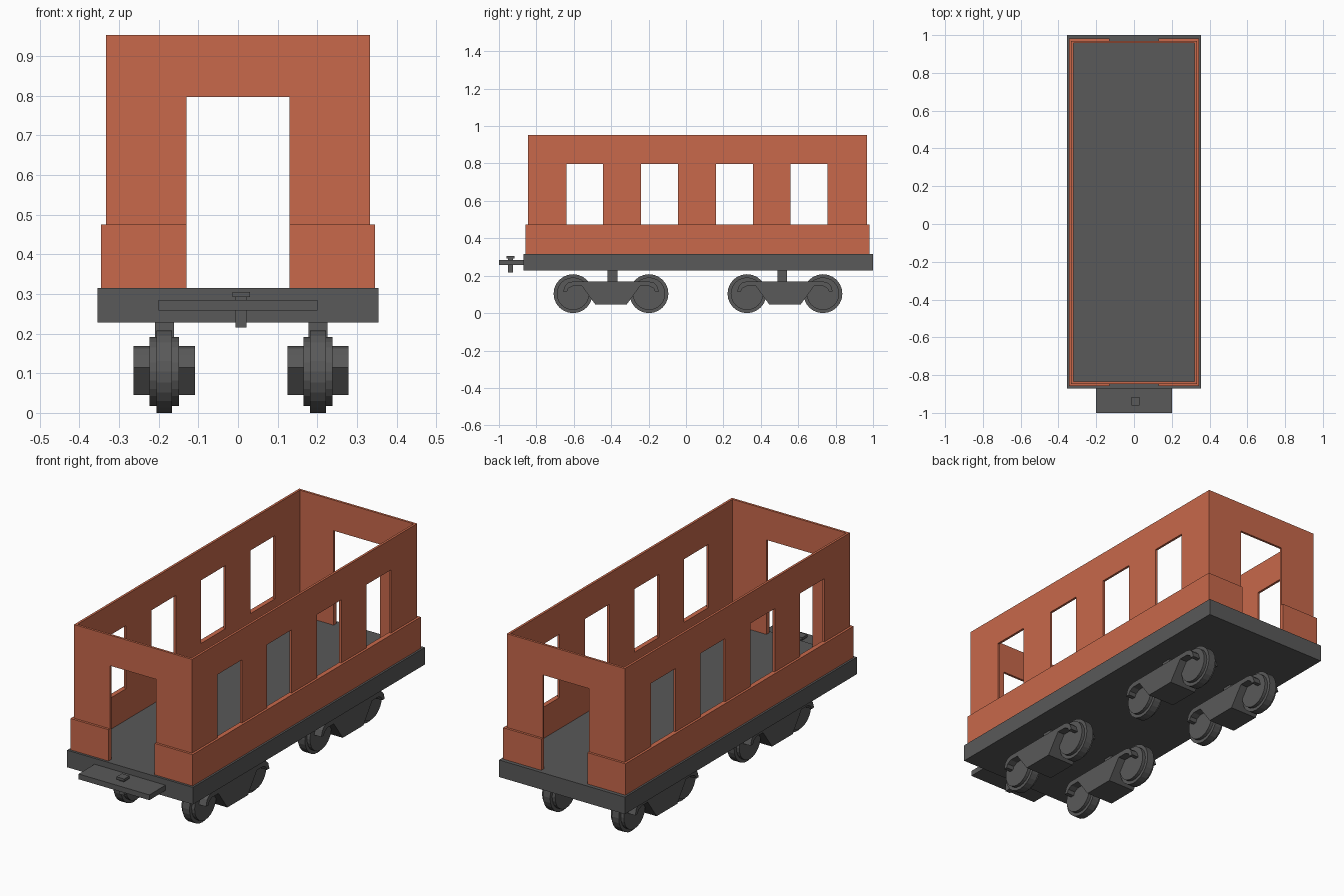
import bpy, bmesh, math

if "Cube" in bpy.data.objects:
    bpy.data.objects.remove(bpy.data.objects["Cube"])


def material(name, rgb):
    m = bpy.data.materials.new(name)
    m.diffuse_color = (*rgb, 1)
    m.use_nodes = True
    m.node_tree.nodes["Principled BSDF"].inputs["Base Color"].default_value = m.diffuse_color
    return m


ORANGE = material("orange_paint", (0.58, 0.14, 0.07))
GREY = material("dark_metal", (0.1, 0.1, 0.1))


def finish(name, bm, mat):
    bmesh.ops.recalc_face_normals(bm, faces=bm.faces)
    me = bpy.data.meshes.new(name)
    bm.to_mesh(me)
    bm.free()
    me.materials.append(mat)
    ob = bpy.data.objects.new(name, me)
    bpy.context.collection.objects.link(ob)
    return ob


def boxes(name, ranges, mat=GREY):
    """One object made of boxes, each given as x0, x1, y0, y1, z0, z1."""
    bm = bmesh.new()
    for x0, x1, y0, y1, z0, z1 in ranges:
        vs = bmesh.ops.create_cube(bm, size=1)["verts"]
        for v in vs:
            v.co = (x1 if v.co.x > 0 else x0, y1 if v.co.y > 0 else y0,
                    z1 if v.co.z > 0 else z0)
    return finish(name, bm, mat)


def loft(name, rings, mat, closed=False):
    """Skin a list of equal-length point rings, capped or joined end to start."""
    bm = bmesh.new()
    vr = [[bm.verts.new(p) for p in r] for r in rings]
    n = len(vr[0])
    pairs = list(zip(vr, vr[1:])) + ([(vr[-1], vr[0])] if closed else [])
    for a, b in pairs:
        for i in range(n):
            j = (i + 1) % n
            bm.faces.new((a[i], a[j], b[j], b[i]))
    if not closed:
        bm.faces.new(vr[0])
        bm.faces.new(vr[-1])
    return finish(name, bm, mat)


# chassis and coupler
boxes("chassis", [(-0.355, 0.355, -0.87, 1.0, 0.228, 0.315)])
boxes("coupler_plate", [(-0.2, 0.2, -1.0, -0.87, 0.258, 0.285)])
boxes("coupler_pin", [(-0.006, 0.022, -0.952, -0.924, 0.216, 0.292),
                      (-0.014, 0.030, -0.96, -0.916, 0.292, 0.305)])


# carriage walls: a hollow rectangular shell with a thicker lower band
def rect(inset, z):
    x, y0, y1 = 0.345 - inset, -0.858 + inset, 0.981 - inset
    return [(-x, y0, z), (x, y0, z), (x, y1, z), (-x, y1, z)]


SILL, HEAD, TOP, FLOOR = 0.475, 0.797, 0.953, 0.315
walls = loft("carriage_walls",
             [rect(0, FLOOR), rect(0, SILL), rect(0.012, SILL), rect(0.012, TOP),
              rect(0.024, TOP), rect(0.024, FLOOR)], ORANGE, closed=True)

# window and doorway openings
windows = boxes("window_cutter", [(-0.5, 0.5, y, y + 0.197, SILL, HEAD)
                                  for y in (-0.64, -0.24, 0.16, 0.56)], ORANGE)
doors = boxes("door_cutter", [(-0.13, 0.13, -1.2, 1.2, 0.2, HEAD)], ORANGE)
bpy.context.view_layer.objects.active = walls
for cutter in (windows, doors):
    cutter.hide_render = True
    mod = walls.modifiers.new("opening", 'BOOLEAN')
    mod.operation, mod.solver, mod.object = 'DIFFERENCE', 'EXACT', cutter
    bpy.ops.object.modifier_apply(modifier=mod.name)
    bpy.data.objects.remove(cutter)

# bogie frame half profile (y, z): rounded hook over the wheel, tapered belly
HALF = [(0.205, 0.169), (0.228, 0.163), (0.246, 0.146), (0.256, 0.115),
        (0.236, 0.115), (0.228, 0.132), (0.205, 0.144), (0.155, 0.144),
        (0.083, 0.045)]
PROFILE = HALF + [(-y, z) for y, z in reversed(HALF)]
# wheel steps (x offset, radius): tread, central flange, tread
WHEEL = [(-0.037, 0.087), (-0.02, 0.087), (-0.02, 0.104),
         (0.02, 0.104), (0.02, 0.087), (0.037, 0.087)]
SIDES = 24

for end, cy, post_y in (("front", -0.401, -0.393), ("rear", 0.529, 0.514)):
    for side, cx in (("left", -0.186), ("right", 0.202)):
        tag = f"{end}_{side}"
        loft(f"bogie_frame_{tag}",
             [[(cx + dx, cy + y, z) for y, z in PROFILE] for dx in (-0.077, 0.077)], GREY)
        boxes(f"bogie_post_{tag}",
              [(cx - 0.024, cx + 0.024, post_y - 0.026, post_y + 0.026, 0.16, 0.23)])
        for i, dy in enumerate((-0.203, 0.203)):
            loft(f"wheel_{tag}_{i + 1}",
                 [[(cx + dx, cy + dy + r * math.cos(a), 0.104 + r * math.sin(a))
                   for a in (2 * math.pi * k / SIDES for k in range(SIDES))]
                  for dx, r in WHEEL], GREY)
